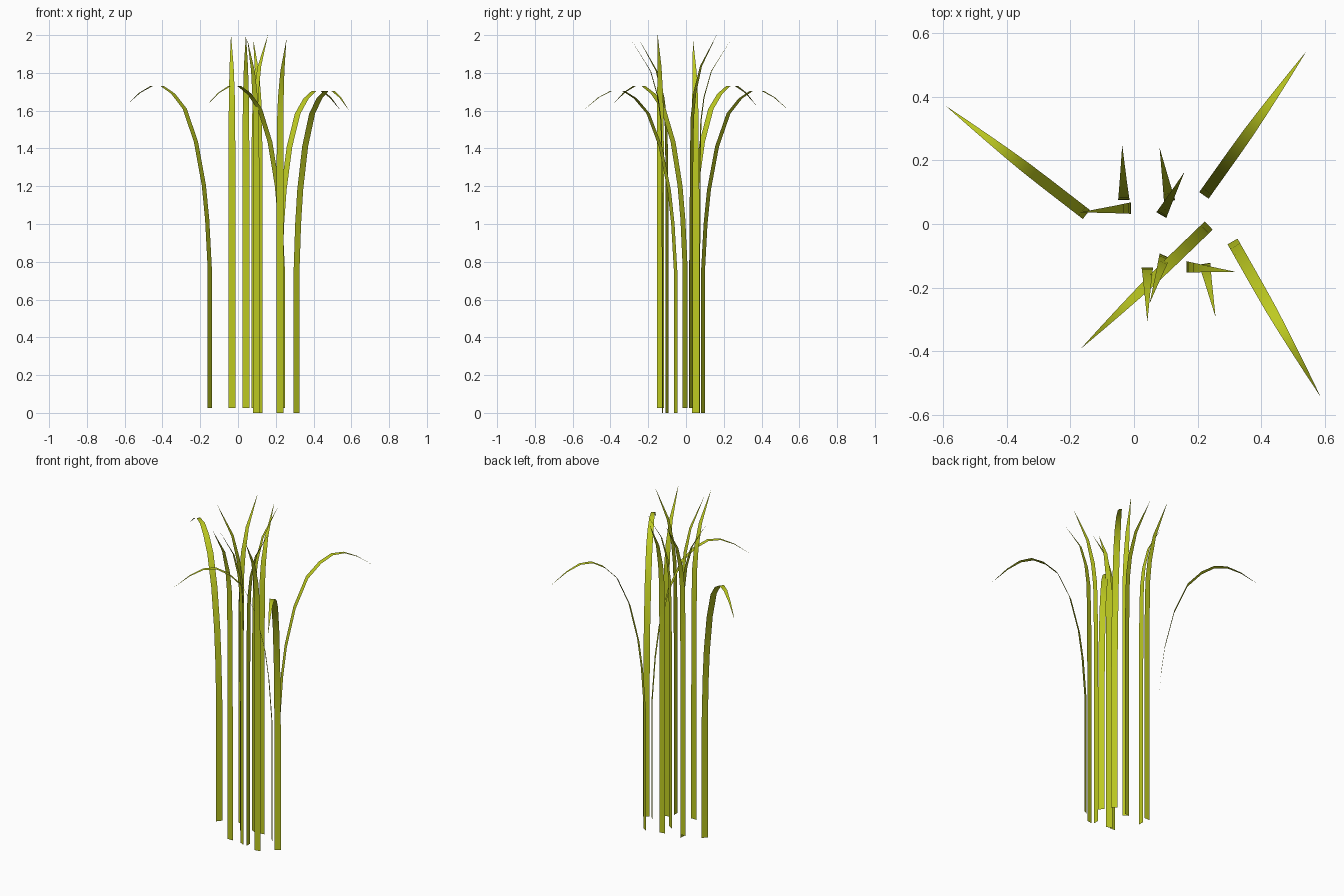
import bpy
import bmesh
from math import radians, sin, cos
from mathutils import Vector

cube = bpy.data.objects.get("Cube")
if cube:
    bpy.data.objects.remove(cube, do_unlink=True)

# One olive green for every blade
green = bpy.data.materials.new("olive green")
green.use_nodes = True
colour = (0.51, 0.59, 0.015, 1)
green.diffuse_color = colour
green.node_tree.nodes["Principled BSDF"].inputs["Base Color"].default_value = colour

# Profiles: share of the reach from base to tip, height, share of full width
DROOPING = [(0, 0, 1), (0, .75, 1), (.03, 1.0, 1), (.07, 1.18, 1), (.165, 1.41, 1),
            (.3, 1.585, 1), (.44, 1.665, .95), (.57, 1.705, .8), (.7, 1.705, .6),
            (.84, 1.67, .35), (1, 1.605, .02)]
UPRIGHT = [(0, 0, 1), (0, .8, 1), (.01, 1.3, 1), (.04, 1.54, .95), (.14, 1.67, .85),
           (.38, 1.81, .6), (1, 1.975, .02)]
WIDTH = 0.036
LIFT = 0.025


def blade(name, profile, base, tip, facing, lift):
    """A thin ribbon that rises from base and bends over to tip."""
    base, tip = Vector(base), Vector(tip)
    side = Vector((-sin(radians(facing)), cos(radians(facing)))) * WIDTH / 2
    bm = bmesh.new()
    last = None
    for reach, height, width in profile:
        centre = base.lerp(tip, reach)
        pair = [bm.verts.new((*(centre + side * width * s), height + lift)) for s in (-1, 1)]
        if last:
            bm.faces.new((last[0], last[1], pair[1], pair[0]))
        last = pair
    mesh = bpy.data.meshes.new(name)
    bm.to_mesh(mesh)
    bm.free()
    mesh.materials.append(green)
    mesh.shade_smooth()
    obj = bpy.data.objects.new(name, mesh)
    bpy.context.collection.objects.link(obj)


# Long blades that arch outwards
for name, base, tip, facing, lift in [
    ("back_right", (-.15, .03), (-.59, .37), 142, LIFT),
    ("back_left", (.22, .09), (.54, .54), 55, 0),
    ("front_right", (.235, -.005), (-.165, -.39), 224, LIFT),
    ("front_left", (.31, -.055), (.585, -.54), 300, 0),
]:
    blade("drooping_blade_" + name, DROOPING, base, tip, facing, lift)

# Straighter blades in the middle
for name, base, tip, facing, lift in [
    ("back", (-.032, .075), (-.037, .245), 90, LIFT),
    ("right", (-.01, .05), (-.167, .037), 180, 0),
    ("back_centre", (.112, .072), (.081, .237), 100, 0),
    ("back_left", (.086, .028), (.158, .162), 60, LIFT),
    ("front", (.042, -.137), (.042, -.305), 270, LIFT),
    ("front_centre", (.097, -.1), (.05, -.247), 246, 0),
    ("front_left", (.222, -.125), (.256, -.29), 280, 0),
    ("left", (.165, -.135), (.316, -.15), 0, LIFT),
]:
    blade("upright_blade_" + name, UPRIGHT, base, tip, facing, lift)
